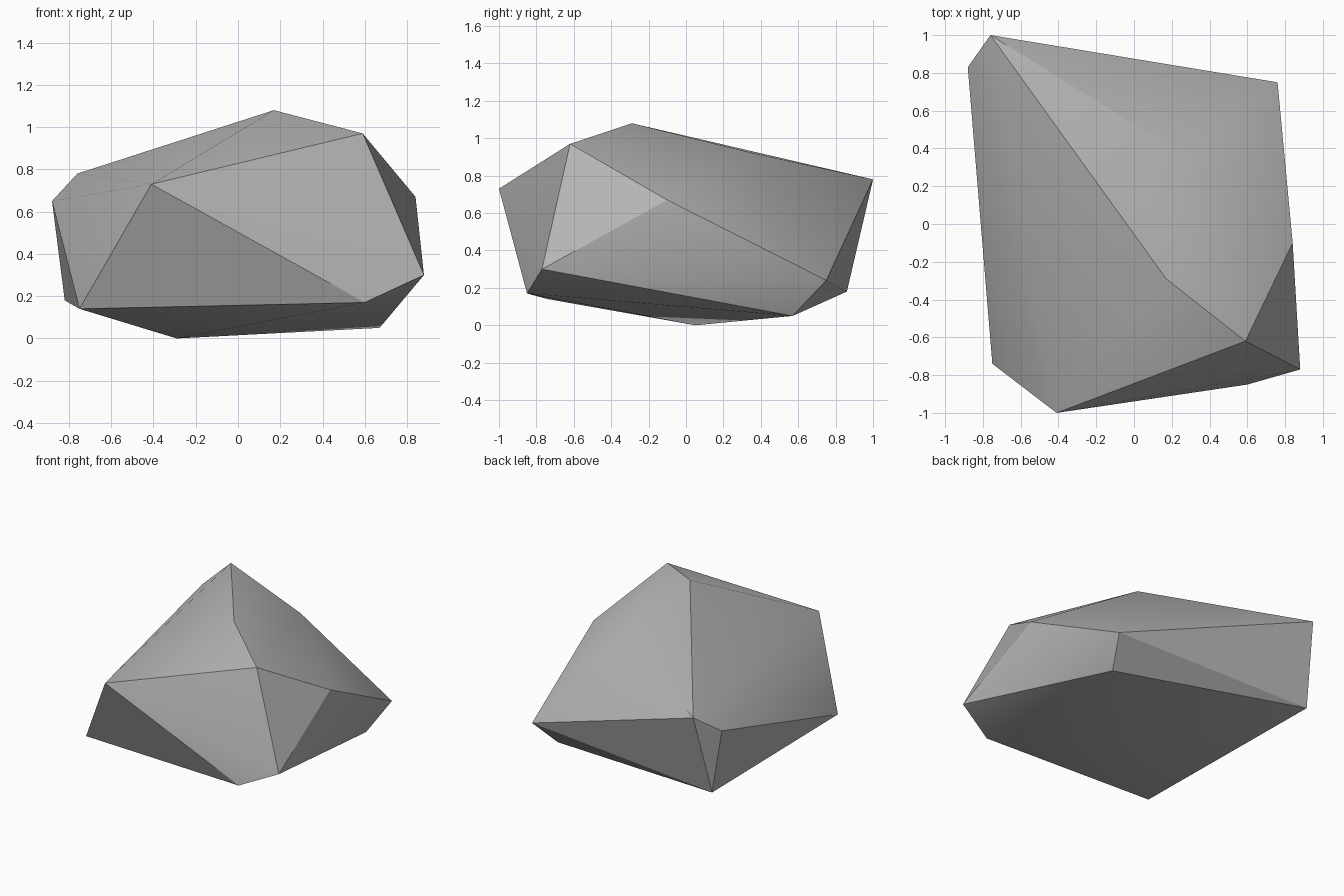
import bpy
import bmesh
import math

cube = bpy.data.objects.get("Cube")
if cube:
    bpy.data.objects.remove(cube, do_unlink=True)

# Stone colour
stone = bpy.data.materials.new("stone_grey")
stone.use_nodes = True
colour = (0.46, 0.46, 0.46, 1.0)
stone.diffuse_color = colour
bsdf = next(n for n in stone.node_tree.nodes if n.type == "BSDF_PRINCIPLED")
bsdf.inputs["Base Color"].default_value = colour
bsdf.inputs["Roughness"].default_value = 0.9

# Corner points of the boulder, from the crown down to the underside
crown = [(0.17, -0.29, 1.08), (0.59, -0.62, 0.97), (0.27, 0.36, 0.92)]
shoulder = [(-0.76, 1.0, 0.78), (-0.88, 0.83, 0.65),
            (-0.41, -1.0, 0.73), (0.84, -0.10, 0.67)]
skirt = [(0.88, -0.77, 0.30), (0.76, 0.75, 0.24), (-0.82, 0.86, 0.18),
         (0.60, -0.85, 0.17), (-0.75, -0.74, 0.14)]
underside = [(0.67, 0.57, 0.05), (-0.29, 0.05, 0.0)]

# Faceted boulder wrapped around the corners
bm = bmesh.new()
for point in crown + shoulder + skirt + underside:
    bm.verts.new(point)
bmesh.ops.convex_hull(bm, input=bm.verts[:])
bmesh.ops.recalc_face_normals(bm, faces=bm.faces[:])
mesh = bpy.data.meshes.new("boulder")
bm.to_mesh(mesh)
bm.free()
mesh.materials.append(stone)

boulder = bpy.data.objects.new("boulder", mesh)
bpy.context.collection.objects.link(boulder)

# Soften only the shallow facet edges
bpy.ops.object.select_all(action="DESELECT")
boulder.select_set(True)
bpy.context.view_layer.objects.active = boulder
bpy.ops.object.shade_smooth_by_angle(angle=math.radians(30))
